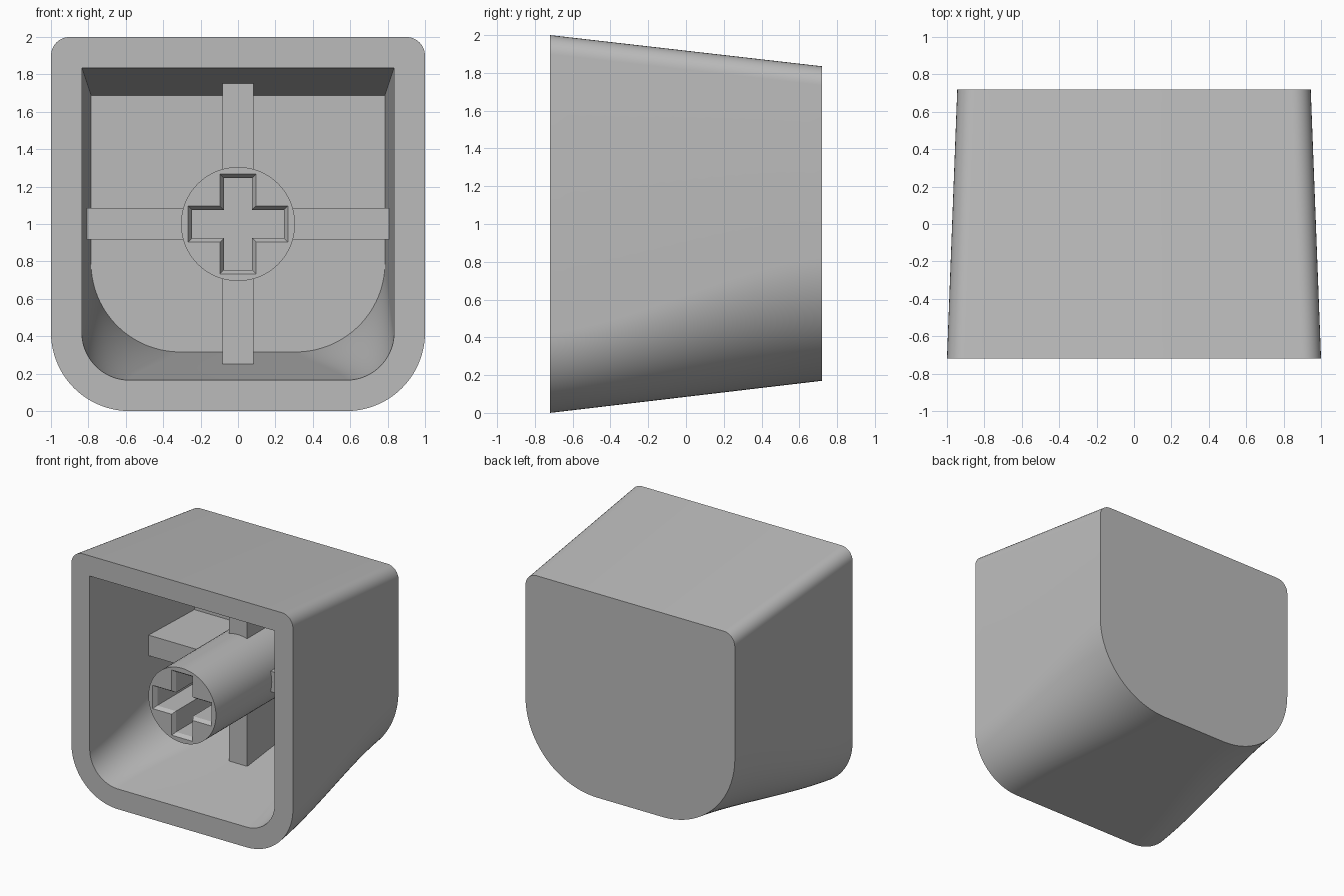
import bpy
import bmesh
from math import sin, cos, pi, radians

if "Cube" in bpy.data.objects:
    bpy.data.objects.remove(bpy.data.objects["Cube"], do_unlink=True)

FRONT, BACK = -0.72, 0.72
WALL = 0.165
FLOOR = 0.56      # depth of the inner back face
MID = 1.0         # height of the stem axis

grey = bpy.data.materials.new("light grey plastic")
grey.use_nodes = True
colour = (0.5, 0.5, 0.5, 1)
grey.diffuse_color = colour
grey.node_tree.nodes["Principled BSDF"].inputs["Base Color"].default_value = colour


def finish(name, bm):
    """Turn a bmesh into a shaded, coloured object."""
    bmesh.ops.remove_doubles(bm, verts=bm.verts, dist=1e-5)
    bmesh.ops.recalc_face_normals(bm, faces=bm.faces)
    mesh = bpy.data.meshes.new(name)
    bm.to_mesh(mesh)
    bm.free()
    mesh.materials.append(grey)
    obj = bpy.data.objects.new(name, mesh)
    bpy.context.collection.objects.link(obj)
    bpy.ops.object.select_all(action="DESELECT")
    obj.select_set(True)
    bpy.context.view_layer.objects.active = obj
    bpy.ops.object.shade_smooth_by_angle(angle=radians(30))
    return obj


def ring(bm, points, y):
    return [bm.verts.new((x, y, z)) for x, z in points]


def bridge(bm, a, b):
    for i in range(len(a)):
        j = (i + 1) % len(a)
        bm.faces.new((a[i], a[j], b[j], b[i]))


def section(y, inset):
    """Rounded outline of the cap at depth y, shrunk by the inset."""
    t = (y - FRONT) / (BACK - FRONT)
    ease = t * t * (3 - 2 * t)
    w = 1 - 0.055 * t - inset
    low = 0.17 * t + inset
    high = 2 - 0.165 * t - inset
    r_low = 0.42 + 0.23 * ease - inset
    r_high = max(0.1 - inset, 0)
    corners = [(w - r_high, high - r_high, r_high, 0, 8),
               (r_high - w, high - r_high, r_high, 1, 8),
               (r_low - w, low + r_low, r_low, 2, 28),
               (w - r_low, low + r_low, r_low, 3, 28)]
    points = []
    for cx, cz, r, quarter, steps in corners:
        for i in range(steps + 1):
            a = (quarter + i / steps) * pi / 2
            points.append((cx + r * cos(a), cz + r * sin(a)))
    return points


# Hollow tapered shell: outer back face, outer wall, rim, inner wall, floor
bm = bmesh.new()
STEPS = 16
rings = [ring(bm, section(BACK + (FRONT - BACK) * i / STEPS, 0), 
              BACK + (FRONT - BACK) * i / STEPS) for i in range(STEPS + 1)]
for i in range(STEPS + 1):
    y = FRONT + (FLOOR - FRONT) * i / STEPS
    rings.append(ring(bm, section(y, WALL), y))
for a, b in zip(rings, rings[1:]):
    bridge(bm, a, b)
bm.faces.new(rings[0])
bm.faces.new(rings[-1])
finish("cap_shell", bm)


def cross(length, width):
    """Plus-shaped outline around the stem axis."""
    arm = [(length, -width), (length, width), (width, width)]
    points = []
    for _ in range(4):
        points += [(x, z + MID) for x, z in arm]
        arm = [(-z, x) for x, z in arm]
    return points


# Round stem with a chamfered cross socket
bm = bmesh.new()
N = 64
circle = [(0.305 * cos(2 * pi * i / N), MID + 0.305 * sin(2 * pi * i / N)) for i in range(N)]
front = ring(bm, circle, FRONT)
rear = ring(bm, circle, FLOOR + 0.04)
bridge(bm, front, rear)
bm.faces.new(rear)
socket = [ring(bm, cross(0.266, 0.095), FRONT),
          ring(bm, cross(0.246, 0.076), FRONT + 0.03),
          ring(bm, cross(0.246, 0.076), FRONT + 0.5)]
for a, b in zip(socket, socket[1:]):
    bridge(bm, a, b)
bm.faces.new(socket[-1])
edges = [bm.edges.get((loop[i - 1], loop[i])) for loop in (front, socket[0]) for i in range(len(loop))]
bmesh.ops.triangle_fill(bm, edges=edges, use_beauty=True, normal=(0, -1, 0))
finish("stem", bm)


# Crossed ribs, running from mid depth into the inner back face
def rib(name, half_width, low, high):
    bm = bmesh.new()
    outline = [(-half_width, low), (half_width, low), (half_width, high), (-half_width, high)]
    a, b = ring(bm, outline, 0), ring(bm, outline, FLOOR + 0.04)
    bridge(bm, a, b)
    bm.faces.new(a)
    bm.faces.new(b)
    finish(name, bm)


rib("horizontal_rib", 0.81, MID - 0.082, MID + 0.085)
rib("vertical_rib", 0.082, 0.252, 1.753)
